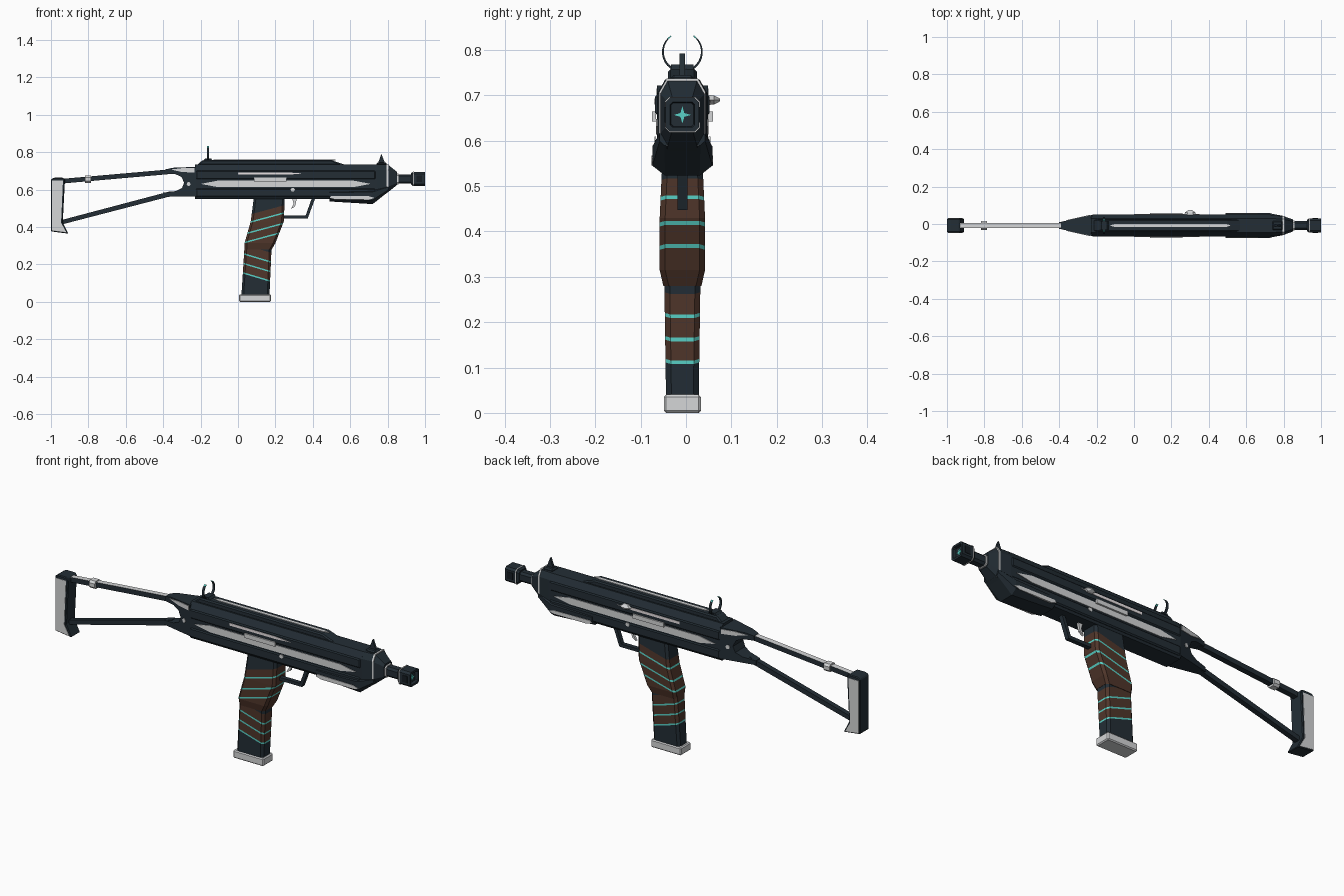
import bpy, bmesh, math
from mathutils import Vector

cube = bpy.data.objects.get("Cube")
if cube:
    bpy.data.objects.remove(cube, do_unlink=True)

YC = -0.008  # centre plane of the body


def material(name, rgb):
    m = bpy.data.materials.new(name)
    m.use_nodes = True
    m.diffuse_color = (*rgb, 1)
    m.node_tree.nodes["Principled BSDF"].inputs["Base Color"].default_value = (*rgb, 1)
    return m


DARK = material("dark_navy", (0.017, 0.027, 0.036))
BLACK = material("near_black", (0.008, 0.012, 0.016))
LIGHT = material("light_grey", (0.66, 0.67, 0.68))
WHITE = material("pale_white", (0.9, 0.84, 0.85))
BROWN = material("brown_wrap", (0.08, 0.037, 0.024))
TEAL = material("teal_glow", (0.1, 0.65, 0.58))


def loft(name, rings, mats, rule=None, cuts=(), slope=0, bevel=0):
    """Skin closed rings of points; rule(face) picks the material slot."""
    if not isinstance(mats, (list, tuple)):
        mats = [mats]
    bm = bmesh.new()
    rows = [[bm.verts.new((x, y + YC, z)) for x, y, z in r] for r in rings]
    n = len(rows[0])
    for a, b in zip(rows, rows[1:]):
        for i in range(n):
            j = (i + 1) % n
            bm.faces.new((a[i], a[j], b[j], b[i]))
    bm.faces.new(rows[0])
    bm.faces.new(rows[-1])
    for c in cuts:
        bmesh.ops.bisect_plane(bm, geom=bm.verts[:] + bm.edges[:] + bm.faces[:],
                               plane_co=(0, 0, c), plane_no=Vector((-slope, 0, 1)))
    bmesh.ops.recalc_face_normals(bm, faces=bm.faces[:])
    bm.normal_update()
    if rule:
        for f in bm.faces:
            f.material_index = rule(f)
    me = bpy.data.meshes.new(name)
    bm.to_mesh(me)
    bm.free()
    ob = bpy.data.objects.new(name, me)
    bpy.context.collection.objects.link(ob)
    for m in mats:
        me.materials.append(m)
    if bevel:
        mod = ob.modifiers.new("edge_bevel", 'BEVEL')
        mod.width, mod.segments, mod.limit_method = bevel, 1, 'ANGLE'
    return ob


def slab(name, pts, lo, hi, mats, **kw):
    """Side profile (x, z) spanning y from lo to hi, numbers or functions of x."""
    val = lambda h, x: h(x) if callable(h) else h
    return loft(name, [[(x, val(h, x), z) for x, z in pts] for h in (lo, hi)], mats, **kw)


def plates(name, pts, lo, hi, mat):
    """A pair of thin plates, one on each side."""
    val = lambda h, x: h(x) if callable(h) else h
    for side, s in (("left", 1), ("right", -1)):
        slab(f"{name}_{side}", pts, lambda x: s * val(lo, x), lambda x: s * val(hi, x), mat)


def octagon(u0, u1, v0, v1, cu, cv):
    return [(u0 + cu, v0), (u1 - cu, v0), (u1, v0 + cv), (u1, v1 - cv),
            (u1 - cu, v1), (u0 + cu, v1), (u0, v1 - cv), (u0, v0 + cv)]


def ring_x(x, half, z0, z1, cy=0.01, cz=0.01):
    return [(x, y, z) for y, z in octagon(-half, half, z0, z1, cy, cz)]


def ring_z(z, x0, x1, half, c=0.012):
    return [(x, y, z) for x, y in octagon(x0, x1, -half, half, c, c)]


def lozenge(x0, x1, z, h, tip):
    return [(x0, z), (x0 + tip, z - h), (x1 - tip, z - h), (x1, z), (x1 - tip, z + h), (x0 + tip, z + h)]


def rect(x0, x1, z0, z1):
    return [(x0, z0), (x1, z0), (x1, z1), (x0, z1)]


# Receiver: chamfered body with ridges framing a side channel
section = [(0.045, 0.55), (0.055, 0.565), (0.055, 0.705), (0.038, 0.735)]
section += [(-y, z) for y, z in reversed(section)]
loft("receiver", [[(x, y, z) for y, z in section] for x in (-0.23, 0.74)], DARK)
for z0, z1, label in ((0.655, 0.703, "upper"), (0.56, 0.608, "lower")):
    slab(f"{label}_ridge", rect(-0.225, 0.735, z0, z1), -0.06, 0.06, DARK, bevel=0.006)
plates("side_stripe", lozenge(-0.2, 0.71, 0.631, 0.017, 0.09), 0.054, 0.058, LIGHT)
plates("upper_line", [(0.0, 0.68), (0.26, 0.68), (0.35, 0.686), (0.26, 0.693), (0.0, 0.693)], 0.058, 0.062, WHITE)
plates("side_latch", rect(0.085, 0.26, 0.643, 0.665), 0.058, 0.067, LIGHT)
plates("body_pin", lozenge(0.28, 0.305, 0.6, 0.009, 0.006), 0.058, 0.062, LIGHT)

# Top cover with its inlaid strip
slab("top_cover", [(-0.22, 0.73), (-0.19, 0.758), (0.5, 0.758), (0.58, 0.73)], -0.032, 0.032, DARK, bevel=0.006)
loft("top_strip", [[(x, y, z) for x, y in lozenge(-0.13, 0.52, 0, 0.009, 0.03)] for z in (0.757, 0.761)], LIGHT)

# Charging handle on the left side
loft("charging_handle", [[(x, y, z) for x, z in lozenge(0.3 - w, 0.3 + w, 0.69, h, w / 2)]
                         for y, w, h in ((0.055, 0.03, 0.011), (0.07, 0.028, 0.01), (0.083, 0.008, 0.003))], LIGHT)

# Nose, handguard, barrel and muzzle
loft("nose", [ring_x(0.735, 0.055, 0.54, 0.735, 0.017, 0.03), ring_x(0.8, 0.05, 0.585, 0.735, 0.017, 0.03),
              ring_x(0.85, 0.032, 0.625, 0.695)], DARK)
loft("nose_band", [ring_x(x, 0.0515, 0.588, 0.737, 0.017, 0.03) for x in (0.795, 0.804)], LIGHT)
loft("handguard", [ring_x(0.49, 0.064, 0.537, 0.6, 0.025, 0.016), ring_x(0.72, 0.066, 0.523, 0.61, 0.028, 0.022),
                   ring_x(0.805, 0.05, 0.59, 0.625)], DARK)
plates("handguard_stripe", [(0.49, 0.556), (0.52, 0.547), (0.7, 0.546), (0.73, 0.556), (0.7, 0.565), (0.5, 0.567)],
       0.06, 0.068, LIGHT)
loft("barrel", [ring_x(x, 0.024, 0.632, 0.682) for x in (0.84, 0.94)], DARK)
loft("barrel_collar", [ring_x(x, 0.027, 0.628, 0.686) for x in (0.85, 0.858)], LIGHT)
loft("muzzle", [ring_x(0.925, 0.03, 0.628, 0.688), ring_x(0.935, 0.037, 0.62, 0.695),
                ring_x(1.0, 0.037, 0.62, 0.695), ring_x(1.0, 0.027, 0.63, 0.685, 0.005, 0.005),
                ring_x(0.985, 0.025, 0.632, 0.683, 0.005, 0.005)], DARK)
loft("muzzle_band", [ring_x(x, 0.0385, 0.6185, 0.6965) for x in (0.936, 0.941)], LIGHT)
plates("muzzle_vent", rect(0.955, 0.985, 0.64, 0.675), 0.036, 0.039, BLACK)
star = [(math.sin(k * math.pi / 4) * r, 0.657 + math.cos(k * math.pi / 4) * r)
        for k in range(8) for r in [0.006 if k % 2 else 0.019]]
loft("muzzle_star", [[(x, y, z) for y, z in star] for x in (0.984, 0.988)], TEAL)

# Sights: open crescent at the rear, blade at the front
slab("rear_sight_base", [(-0.19, 0.75), (-0.13, 0.75), (-0.145, 0.768), (-0.175, 0.768)], -0.025, 0.025, DARK)
arc = []
for i in range(25):
    a = math.radians(-145 + 290 * i / 24)
    w = 0.0015 + 0.0035 * math.cos(a / 2)
    arc.append([(-0.16 + dx, math.sin(a) * (0.043 + dr), 0.796 - math.cos(a) * (0.043 + dr))
                for dx, dr in ((-0.006, -w / 2), (0.006, -w / 2), (0.006, w / 2), (-0.006, w / 2))])
loft("rear_sight_crescent", arc, [DARK, TEAL], rule=lambda f: int(f.calc_center_median().z > 0.826))
slab("front_sight_base", rect(0.74, 0.795, 0.73, 0.745), -0.025, 0.025, DARK, bevel=0.006)
slab("front_sight_blade", [(0.748, 0.74), (0.757, 0.765), (0.767, 0.792), (0.777, 0.765), (0.787, 0.74)],
     -0.006, 0.006, DARK)

# Grip and magazine: slanted bands of wrap and glowing lines
def banded(name, rings, lines, top, bottom, slope):
    t = 0.004
    cuts = [top, bottom] + [c + d for c in lines for d in (-t, t)]

    def rule(f):
        p = f.calc_center_median()
        s = p.z - slope * p.x
        if any(abs(s - c) < t for c in lines):
            return 2
        return 1 if bottom < s < top else 0
    loft(name, rings, [DARK, BROWN, TEAL], rule, cuts, slope)


banded("grip", [ring_z(0.56, 0.085, 0.25, 0.044), ring_z(0.43, 0.068, 0.245, 0.05),
                ring_z(0.315, 0.035, 0.2, 0.05), ring_z(0.28, 0.035, 0.18, 0.042)],
       (0.409, 0.354, 0.308), 0.45, 0.2, 0.27)
banded("magazine", [ring_z(0.3, 0.035, 0.18, 0.04), ring_z(0.03, 0.018, 0.168, 0.036)],
       (0.266, 0.214, 0.163), 0.316, 0.163, -0.3)
slab("magazine_base", rect(0.006, 0.176, 0, 0.04), -0.041, 0.041, LIGHT, bevel=0.005)

# Trigger and guard
slab("trigger_guard", [(0.225, 0.463), (0.225, 0.447), (0.373, 0.447), (0.413, 0.555), (0.395, 0.555), (0.362, 0.463)],
     -0.011, 0.011, DARK)
slab("trigger", [(0.29, 0.555), (0.315, 0.555), (0.305, 0.51), (0.283, 0.497), (0.297, 0.525)], -0.006, 0.006, LIGHT)

# Stock hinge: fork narrowing toward the rear
hinge_half = lambda x: 0.055 + (x + 0.23) * 0.22
slab("stock_hinge", [(-0.225, 0.722), (-0.35, 0.717), (-0.39, 0.708), (-0.39, 0.685), (-0.335, 0.683), (-0.302, 0.668),
                     (-0.288, 0.637), (-0.3, 0.608), (-0.335, 0.592), (-0.4, 0.584), (-0.4, 0.562), (-0.225, 0.563)],
     lambda x: -hinge_half(x), hinge_half, DARK)
plates("hinge_stripe", [(-0.36, 0.708), (-0.3, 0.694), (-0.232, 0.692), (-0.232, 0.715), (-0.3, 0.715)],
       lambda x: hinge_half(x) - 0.003, lambda x: hinge_half(x) + 0.003, LIGHT)
plates("hinge_pin", lozenge(-0.275, -0.253, 0.63, 0.01, 0.006),
       lambda x: hinge_half(x) - 0.003, lambda x: hinge_half(x) + 0.003, LIGHT)

# Stock arms, clamp and butt
slab("upper_arm", [(-0.37, 0.708), (-0.37, 0.683), (-0.95, 0.632), (-0.95, 0.657)], -0.014, 0.014,
     [DARK, LIGHT], rule=lambda f: int(f.normal.z > 0.7))
slab("lower_arm", [(-0.36, 0.592), (-0.36, 0.565), (-0.95, 0.412), (-0.95, 0.436)], -0.013, 0.013, DARK)
loft("arm_clamp", [ring_x(x, 0.024, 0.637, 0.676) for x in (-0.818, -0.785)], LIGHT)
slab("butt", [(-1.0, 0.655), (-0.985, 0.664), (-0.935, 0.664), (-0.925, 0.655), (-0.937, 0.425),
              (-0.907, 0.365), (-1.0, 0.377)], -0.037, 0.037, DARK, bevel=0.004)
plates("butt_plate", [(-0.994, 0.648), (-0.936, 0.648), (-0.946, 0.423), (-0.917, 0.371), (-0.994, 0.381)],
       0.035, 0.039, LIGHT)
